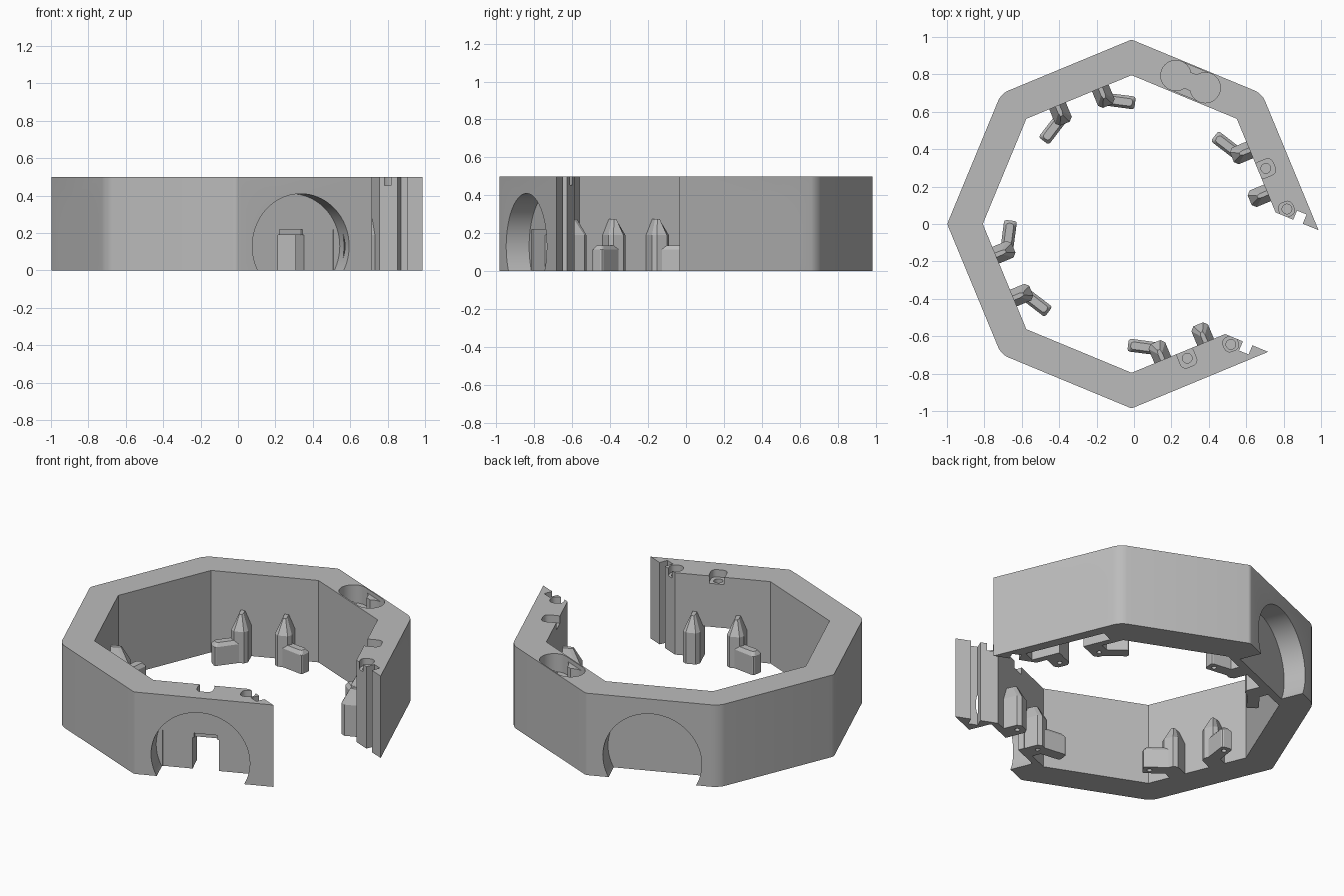
import bpy, bmesh
from math import radians, cos, sin, pi
from mathutils import Matrix, Vector

if "Cube" in bpy.data.objects:
    bpy.data.objects.remove(bpy.data.objects["Cube"])

grey = bpy.data.materials.new("light_grey")
grey.use_nodes = True
grey.diffuse_color = (0.5, 0.5, 0.5, 1)
grey.node_tree.nodes["Principled BSDF"].inputs["Base Color"].default_value = (0.5, 0.5, 0.5, 1)

CENTRE = Matrix.Translation((-0.013, 0, 0))
OUTER, INNER, HEIGHT = 0.911, 0.735, 0.5   # wall distances from the centre
GAP = 0.352                                # half width of the open side


def frame(angle):
    """Side frame: x points outward, y runs along the wall."""
    return CENTRE @ Matrix.Rotation(radians(angle), 4, 'Z')


def finish(name, bm, matrix):
    bm.transform(matrix)
    bmesh.ops.recalc_face_normals(bm, faces=bm.faces)
    mesh = bpy.data.meshes.new(name)
    bm.to_mesh(mesh)
    bm.free()
    mesh.materials.append(grey)
    ob = bpy.data.objects.new(name, mesh)
    bpy.context.scene.collection.objects.link(ob)
    return ob


def box(name, matrix, x, y, z, bevel=0):
    bm = bmesh.new()
    bmesh.ops.create_cube(bm, size=1)
    for v in bm.verts:
        for i, (lo, hi) in enumerate((x, y, z)):
            v.co[i] = lo if v.co[i] < 0 else hi
    if bevel:
        edges = [e for e in bm.edges
                 if abs(e.verts[0].co.z - e.verts[1].co.z) > 0.01]
        bmesh.ops.bevel(bm, geom=edges, offset=bevel, segments=4,
                        profile=0.5, affect='EDGES')
    return finish(name, bm, matrix)


def cylinder(name, matrix, radius, depth, sides=32):
    bm = bmesh.new()
    bmesh.ops.create_cone(bm, cap_ends=True, segments=sides, radius1=radius,
                          radius2=radius, depth=depth)
    return finish(name, bm, matrix)


def well(matrix, x, y, radius, z0, z1):
    at = Matrix.Translation((x, y, (z0 + z1) / 2))
    return cylinder("cutter", matrix @ at, radius, z1 - z0)


def carve(ob, cutters):
    for c in cutters:
        c.hide_render = True
        mod = ob.modifiers.new("cut", 'BOOLEAN')
        mod.operation, mod.solver, mod.object = 'DIFFERENCE', 'EXACT', c
    bpy.context.view_layer.update()
    deps = bpy.context.evaluated_depsgraph_get()
    mesh = bpy.data.meshes.new_from_object(ob.evaluated_get(deps))
    ob.modifiers.clear()
    ob.data = mesh
    for c in cutters:
        bpy.data.objects.remove(c)


def smooth(ob):
    bpy.ops.object.select_all(action='DESELECT')
    ob.select_set(True)
    bpy.context.view_layer.objects.active = ob
    bpy.ops.object.shade_smooth_by_angle(angle=radians(25))


# Open eight-sided wall, with the missing side centred on the local x axis
def corners(apothem):
    r = apothem / cos(pi / 8)
    turns = [radians(67.5 + 45 * k) for k in range(6)]
    end = apothem * 2 ** 0.5 - GAP
    return ([(end, GAP)] + [(r * cos(a), r * sin(a)) for a in turns]
            + [(end, -GAP)])


bm = bmesh.new()
outline = corners(OUTER) + corners(INNER)[::-1]
base = bm.faces.new([bm.verts.new((x, y, 0)) for x, y in outline])
up = bmesh.ops.extrude_face_region(bm, geom=[base])["geom"]
bmesh.ops.translate(bm, verts=[g for g in up if isinstance(g, bmesh.types.BMVert)],
                    vec=(0, 0, HEIGHT))
for picks, size in (((1, 3, 5), 0.04), ((2, 4, 6), 0.012)):
    spots = [Vector(outline[i]) for i in picks]
    edges = [e for e in bm.edges
             if abs(e.verts[0].co.z - e.verts[1].co.z) > 0.1
             and any((e.verts[0].co.xy - s).length < 0.001 for s in spots)]
    bmesh.ops.bevel(bm, geom=edges, offset=size, segments=5, profile=0.5,
                    affect='EDGES')
wall = finish("ring_wall", bm, frame(-22.5))

cuts = []
# Sides with a round outer recess, a doorway and a top socket
for angle in (22.5, 112.5, 202.5, 292.5):
    f = frame(angle)
    side = Matrix.Translation((0.88, 0, 0.13)) @ Matrix.Rotation(pi / 2, 4, 'Y')
    cuts += [
        cylinder("cutter", f @ side, 0.28, 0.2, 72),
        box("cutter", f, (0.773, 0.85), (-0.244, 0.244), (-0.1, 0.22)),
        box("cutter", f, (0.755, 0.85), (-0.066, 0.066), (-0.11, 0.218)),
        box("cutter", f, (0.7, 0.84), (-0.075, 0.075), (-0.12, 0.19)),
        box("cutter", f, (0.72, 0.825), (-0.046, 0.046), (0.455, 0.6), 0.03),
        well(f, 0.777, 0, 0.026, 0.42, 0.58)]

# Sides with a long double pocket in the top
for angle in (67.5, 247.5):
    f = frame(angle)
    for t in (-0.085, 0.085):
        cuts.append(well(f, 0.824, t, 0.081, 0.39, 0.6))
    cuts.append(box("cutter", f, (0.744, 0.904), (-0.085, 0.085), (0.475, 0.61)))
    cuts.append(box("cutter", f, (0.78, 0.868), (-0.075, 0.075), (0.392, 0.62)))

# Grooves and sockets at both open ends
for s, angle in ((1, 22.5), (-1, 292.5)):
    low, high = sorted((s * 0.3, s * 0.405))
    cuts.append(box("cutter", frame(-22.5), (0.79, 0.845), (low, high), (-0.1, 0.7)))
    f = frame(angle)
    t = -s * 0.244
    cuts.append(box("cutter", f, (0.755, 0.835), (t - 0.04, t + 0.04),
                    (0.455, 0.63), 0.03))
    cuts.append(well(f, 0.798, t, 0.026, 0.42, 0.59))
carve(wall, cuts)
smooth(wall)


# Pointed post standing against the inner wall
def post(f, s):
    bm = bmesh.new()
    w, x0, x1 = 0.048, 0.632, 0.745
    plan = [(x1, -w), (x1, w), (x0 + 0.02, w), (x0, w - 0.02),
            (x0, 0.02 - w), (x0 + 0.02, -w)]
    rings = []
    for z, wide, pull in ((0, 1, 0), (0.19, 1, 0), (0.275, 0.25, 0.045)):
        rings.append([bm.verts.new((x + (pull if x < 0.7 else 0),
                                    s * 0.124 + y * wide, z)) for x, y in plan])
    for a, b in zip(rings, rings[1:]):
        for i in range(len(plan)):
            j = (i + 1) % len(plan)
            bm.faces.new((a[i], a[j], b[j], b[i]))
    bm.faces.new(rings[0])
    bm.faces.new(rings[-1])
    ob = finish("post", bm, f)
    carve(ob, [well(f, 0.675, s * 0.124, 0.014, -0.04, 0.04)])


# Low foot reaching diagonally from the post, with a narrowed top
def foot(f, s):
    g = f @ Matrix.Translation((0.668, s * 0.13, 0)) @ \
        Matrix.Rotation(s * radians(120), 4, 'Z')
    bm = bmesh.new()
    w, length = 0.034, 0.155
    rings = []
    for z, inset in ((0, 0), (0.115, 0), (0.135, 0.014)):
        rings.append([bm.verts.new((x, y, z)) for x, y in (
            (0, inset - w), (length - inset, inset - w),
            (length - inset, w - inset), (0, w - inset))])
    for a, b in zip(rings, rings[1:]):
        for i in range(4):
            j = (i + 1) % 4
            bm.faces.new((a[i], a[j], b[j], b[i]))
    bm.faces.new(rings[0])
    bm.faces.new(rings[-1])
    edges = [e for e in bm.edges
             if all(v.co.x > 0.1 for v in e.verts)
             and abs(e.verts[0].co.z - e.verts[1].co.z) > 0.01]
    bmesh.ops.bevel(bm, geom=edges, offset=0.012, segments=2, profile=0.5,
                    affect='EDGES')
    ob = finish("foot", bm, g)
    carve(ob, [well(g, 0.118, 0, 0.014, -0.04, 0.04)])


for angle in (22.5, 112.5, 202.5, 292.5):
    for s in (-1, 1):
        post(frame(angle), s)
        # The posts nearest the open side have no foot
        if (angle, s) not in ((22.5, -1), (292.5, 1)):
            foot(frame(angle), s)
